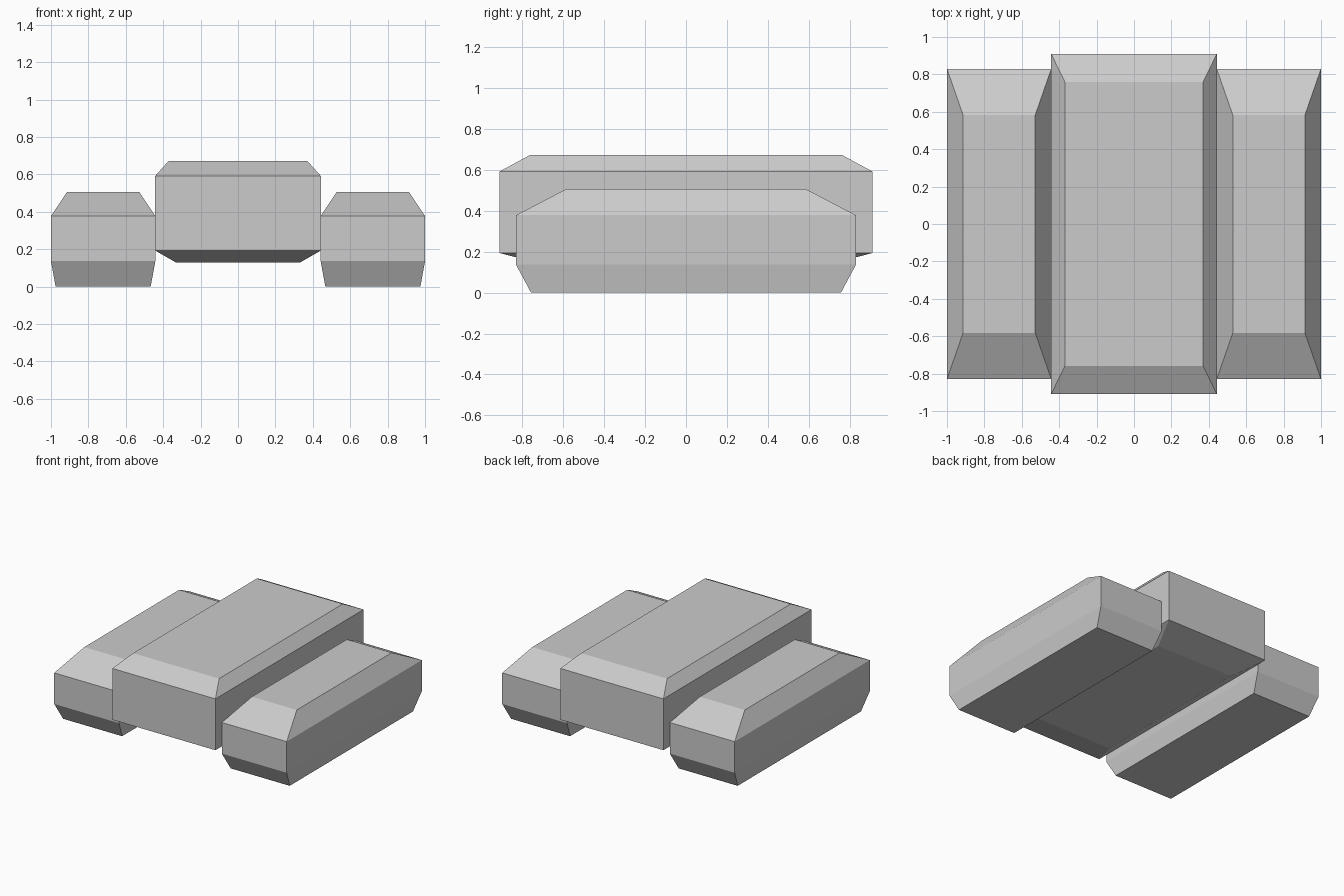
import bpy, bmesh

if "Cube" in bpy.data.objects:
    bpy.data.objects.remove(bpy.data.objects["Cube"])


def stacked_box(name, cx, levels):
    """Closed block lofted through rectangles given as (z, half_x, half_y)."""
    bm = bmesh.new()
    rings = [[bm.verts.new((cx + sx * hx, sy * hy, z))
              for sx, sy in ((-1, -1), (1, -1), (1, 1), (-1, 1))]
             for z, hx, hy in levels]
    bm.faces.new(rings[0][::-1])
    bm.faces.new(rings[-1])
    for low, high in zip(rings, rings[1:]):
        for i in range(4):
            j = (i + 1) % 4
            bm.faces.new((low[i], low[j], high[j], high[i]))
    bmesh.ops.recalc_face_normals(bm, faces=bm.faces)
    mesh = bpy.data.meshes.new(name)
    bm.to_mesh(mesh)
    bm.free()
    obj = bpy.data.objects.new(name, mesh)
    bpy.context.collection.objects.link(obj)
    return obj


# Central body with chamfered top and shallow tapered belly
stacked_box("body", 0, [(0.13, 0.333, 0.665), (0.193, 0.443, 0.91),
                        (0.592, 0.443, 0.91), (0.673, 0.37, 0.76)])

# Side pods, one on each side
for side, label in ((-1, "left"), (1, "right")):
    stacked_box(label + "_side_pod", side * 0.721,
                [(0, 0.254, 0.757), (0.136, 0.279, 0.83),
                 (0.378, 0.279, 0.83), (0.507, 0.193, 0.583)])
